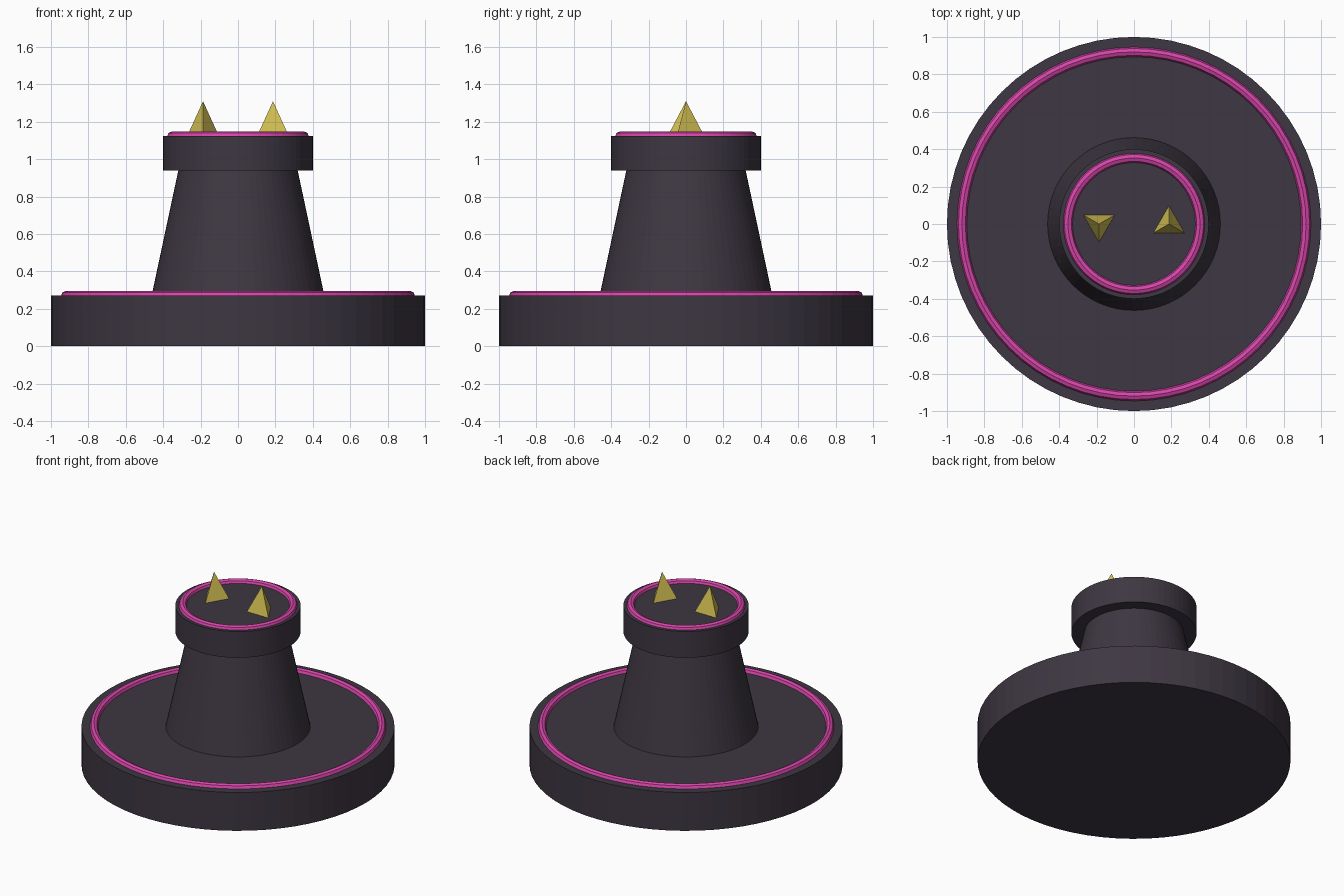
import bpy, math

if "Cube" in bpy.data.objects:
    bpy.data.objects.remove(bpy.data.objects["Cube"])


def material(name, rgb):
    m = bpy.data.materials.new(name)
    m.diffuse_color = (*rgb, 1.0)
    m.use_nodes = True
    m.node_tree.nodes["Principled BSDF"].inputs["Base Color"].default_value = m.diffuse_color
    return m


DARK = material("dark_plum", (0.048, 0.038, 0.054))
PINK = material("hot_pink", (0.68, 0.06, 0.40))
GOLD = material("gold", (0.65, 0.52, 0.085))


def finish(name, mat):
    ob = bpy.context.object
    ob.name = name
    ob.data.materials.append(mat)
    return ob


def frustum(name, r1, r2, z0, z1, mat, sides=64, x=0.0, turn=0.0):
    bpy.ops.mesh.primitive_cone_add(vertices=sides, radius1=r1, radius2=r2, depth=z1 - z0,
                                    location=(x, 0, (z0 + z1) / 2), rotation=(0, 0, turn))
    return finish(name, mat)


def ring(name, major, minor, z):
    bpy.ops.mesh.primitive_torus_add(major_radius=major, minor_radius=minor, major_segments=64,
                                     minor_segments=8, location=(0, 0, z))
    return finish(name, PINK)


# Dark body: base disc, tapered column, cap
frustum("base", 1.0, 1.0, 0.0, 0.27, DARK)
frustum("column", 0.463, 0.318, 0.265, 0.945, DARK)
frustum("cap", 0.4, 0.4, 0.94, 1.125, DARK)

# Glowing rings half sunk into the top faces
ring("base_ring", 0.92, 0.026, 0.27)
ring("cap_ring", 0.353, 0.026, 1.122)

# Pair of three-sided spikes, pointing opposite ways (first vertex lies on +y)
for name, x, turn in (("right_spike", 0.187, 0.0), ("left_spike", -0.187, math.pi)):
    frustum(name, 0.1, 0.0, 1.12, 1.31, GOLD, sides=3, x=x, turn=turn)
